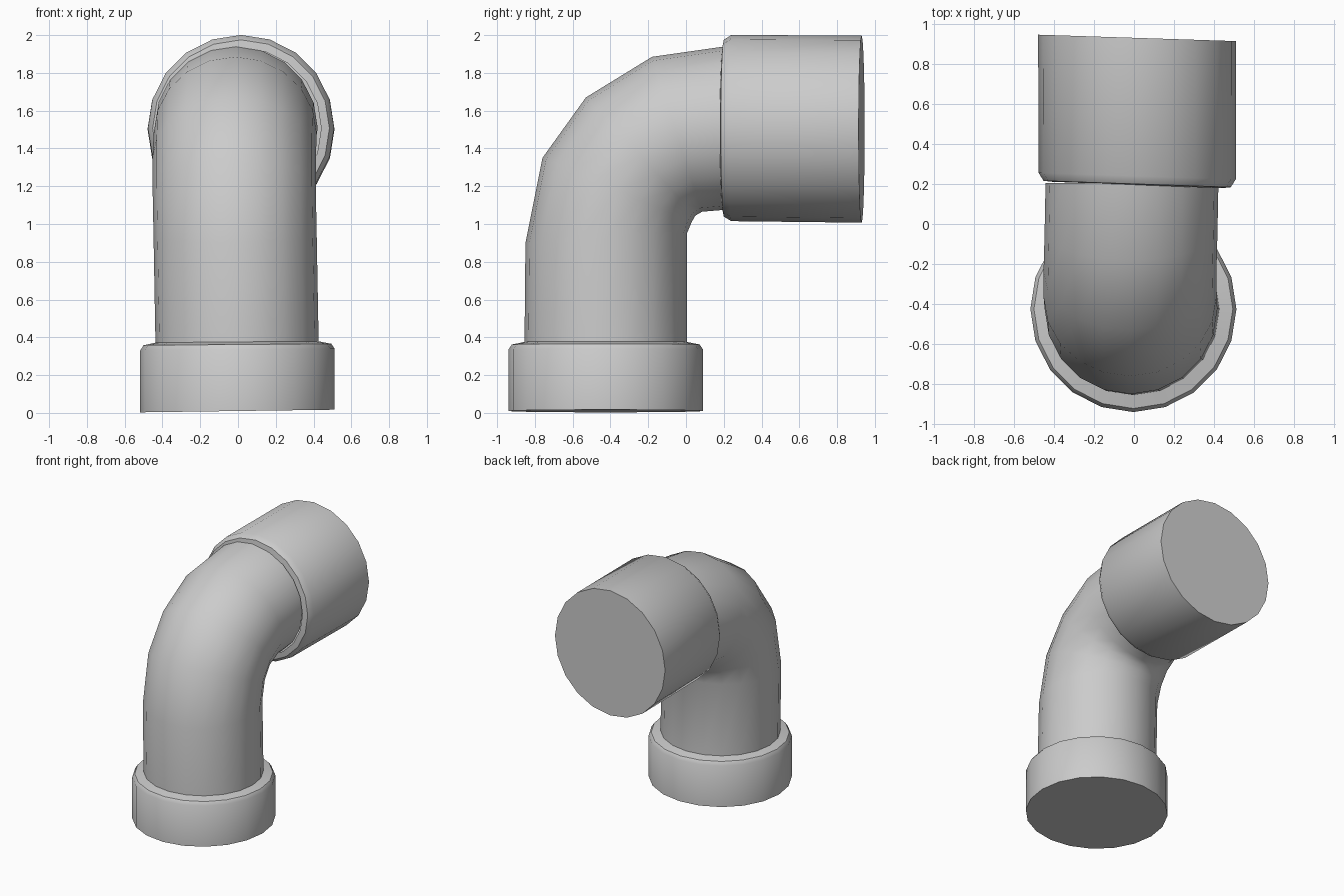
import bpy, bmesh, math
from mathutils import Vector

if "Cube" in bpy.data.objects:
    bpy.data.objects.remove(bpy.data.objects["Cube"])

SIDES = 20


def loft(name, rings, cap=None):
    """Skin a list of (centre, u, v) elliptical rings; cap is the index of a closed end."""
    bm = bmesh.new()
    loops = []
    for c, u, v in rings:
        c, u, v = Vector(c), Vector(u), Vector(v)
        loops.append([bm.verts.new(c + u * math.cos(2 * math.pi * i / SIDES)
                                   + v * math.sin(2 * math.pi * i / SIDES))
                      for i in range(SIDES)])
    # outward winding: (u x v) may face along or against the direction of travel
    travel = Vector(rings[1][0]) - Vector(rings[0][0])
    flip = Vector(rings[0][1]).cross(Vector(rings[0][2])).dot(travel) < 0
    for a, b in zip(loops, loops[1:]):
        for i in range(SIDES):
            j = (i + 1) % SIDES
            q = [a[i], a[j], b[j], b[i]]
            bm.faces.new(q[::-1] if flip else q)
    if cap is not None:
        end = loops[cap]
        reverse = (cap == 0) != flip
        bm.faces.new(end[::-1] if reverse else end)
    mesh = bpy.data.meshes.new(name)
    bm.to_mesh(mesh)
    bm.free()
    ob = bpy.data.objects.new(name, mesh)
    bpy.context.collection.objects.link(ob)
    bpy.ops.object.select_all(action='DESELECT')
    ob.select_set(True)
    bpy.context.view_layer.objects.active = ob
    bpy.ops.object.shade_smooth_by_angle(angle=math.radians(40))
    return ob


# Base collar: capped below, rounded shoulder closing onto the pipe
base = [(0.515, 0.01, 0.007), (0.515, 0.335, 0.005), (0.497, 0.362, 0.004), (0.425, 0.377, 0.003)]
loft("base_collar",
     [((-0.003, -0.425, z), (r, 0, s), (0, -r, 0)) for r, z, s in base], cap=0)

# Bent pipe: x centre, then outer and inner (y, z) points of each ring
bend = [
    (-0.005, (-0.855, 0.37), (0.005, 0.37)),
    (-0.015, (-0.85, 0.90), (0.005, 0.95)),
    (-0.020, (-0.76, 1.35), (0.03, 1.01)),
    (-0.020, (-0.53, 1.67), (0.05, 1.045)),
    (-0.015, (-0.18, 1.885), (0.085, 1.065)),
    (-0.010, (0.205, 1.94), (0.205, 1.075)),
]
rings = []
for x, o, i in bend:
    outer, inner = Vector((x, *o)), Vector((x, *i))
    rings.append(((outer + inner) / 2, (0.432, 0, 0), (outer - inner) / 2))
loft("bent_pipe", rings)

# Outlet socket: rounded shoulder, long sleeve, capped and slightly skewed end
socket = [(0.425, 0.195, 1.507), (0.468, 0.2, 1.507), (0.493, 0.24, 1.508), (0.495, 0.93, 1.502)]
loft("outlet_socket",
     [((0.016, y, z), (r, -0.016, 0), (0, 0, r)) for r, y, z in socket], cap=-1)
